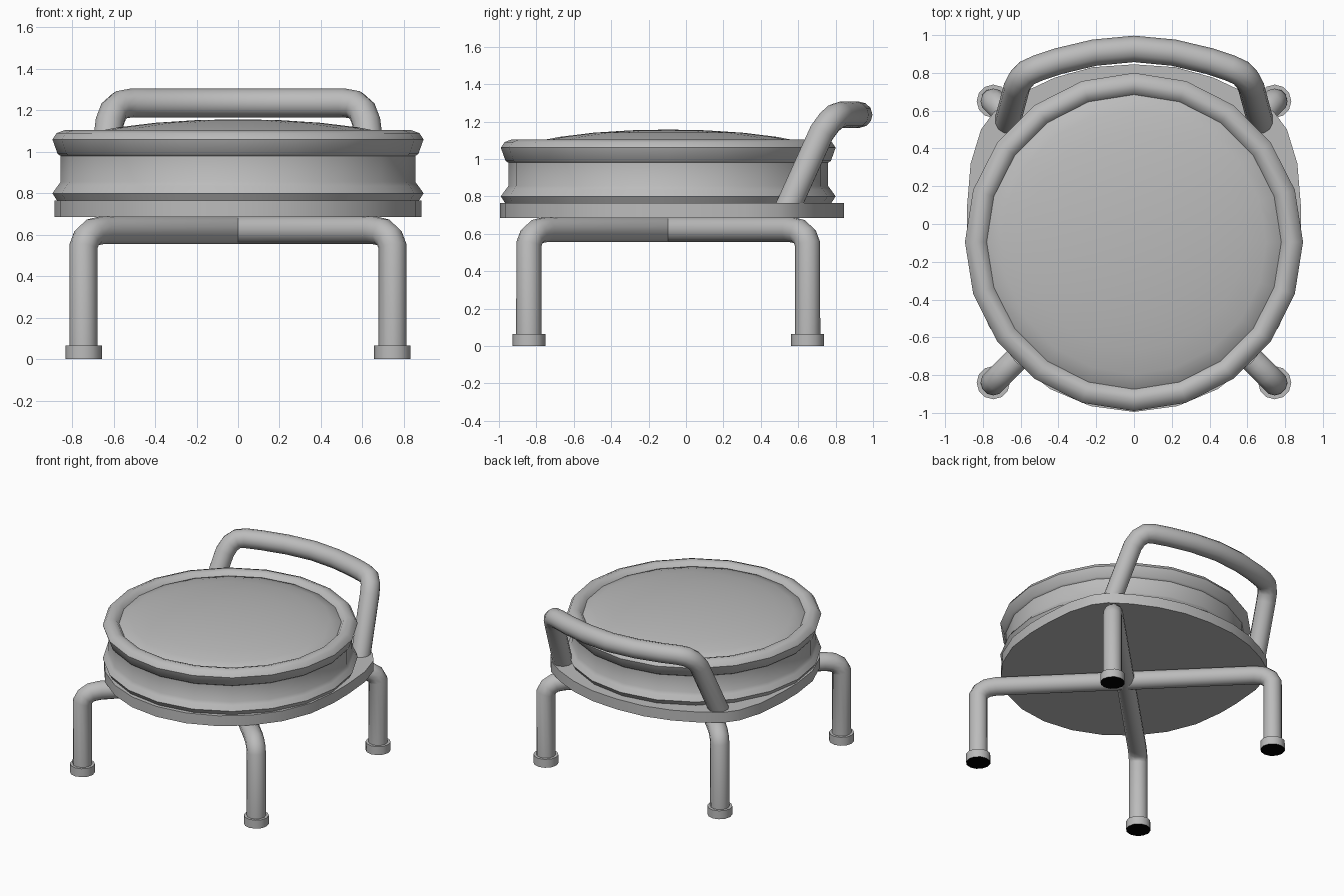
import bpy, bmesh, math
from mathutils import Matrix

if "Cube" in bpy.data.objects:
    bpy.data.objects.remove(bpy.data.objects["Cube"])

CY = -0.095  # seat centre along y


def material(name, rgb):
    m = bpy.data.materials.new(name)
    m.diffuse_color = (*rgb, 1)
    m.use_nodes = True
    m.node_tree.nodes["Principled BSDF"].inputs["Base Color"].default_value = m.diffuse_color
    return m


GREY = material("soft grey", (0.5, 0.5, 0.5))
BLACK = material("sole black", (0.0, 0.0, 0.0))


def finish(ob, angle=40):
    bpy.ops.object.select_all(action='DESELECT')
    ob.select_set(True)
    bpy.context.view_layer.objects.active = ob
    bpy.ops.object.shade_smooth_by_angle(angle=math.radians(angle))


def mesh_object(name, bm):
    bmesh.ops.recalc_face_normals(bm, faces=bm.faces)
    me = bpy.data.meshes.new(name)
    bm.to_mesh(me)
    bm.free()
    me.materials.append(GREY)
    ob = bpy.data.objects.new(name, me)
    bpy.context.collection.objects.link(ob)
    return ob


def lathe(name, profile, steps, x=0, y=0):
    """Spin an (r, z) profile around a vertical axis."""
    bm = bmesh.new()
    vs = [bm.verts.new((0, r, z)) for r, z in profile]
    es = [bm.edges.new(p) for p in zip(vs, vs[1:])]
    bmesh.ops.spin(bm, geom=vs + es, cent=(0, 0, 0), axis=(0, 0, 1),
                   angle=math.tau, steps=steps, use_duplicate=False)
    bmesh.ops.remove_doubles(bm, verts=bm.verts, dist=1e-4)
    bmesh.ops.transform(bm, matrix=Matrix.Translation((x, y, 0)), verts=bm.verts)
    return mesh_object(name, bm)


def tube(name, points, radius):
    """Round bar along a path of points."""
    cu = bpy.data.curves.new(name, 'CURVE')
    cu.dimensions = '3D'
    cu.bevel_depth = radius
    cu.bevel_resolution = 4
    cu.use_fill_caps = True
    sp = cu.splines.new('POLY')
    sp.points.add(len(points) - 1)
    for p, co in zip(sp.points, points):
        p.co = (*co, 1)
    cu.materials.append(GREY)
    ob = bpy.data.objects.new(name, cu)
    bpy.context.collection.objects.link(ob)
    bpy.ops.object.select_all(action='DESELECT')
    ob.select_set(True)
    bpy.context.view_layer.objects.active = ob
    bpy.ops.object.convert(target='MESH')
    finish(bpy.context.view_layer.objects.active, 50)


# Seat drum with piped rims at top and bottom
finish(lathe("seat_cushion", [
    (0, 0.76), (0.87, 0.76), (0.895, 0.80), (0.87, 0.835), (0.855, 0.855),
    (0.855, 0.98), (0.87, 0.99), (0.895, 1.06), (0.875, 1.09), (0.835, 1.105),
    (0.80, 1.095), (0.78, 1.07)], 20, 0, CY))

# Domed seat top
finish(lathe("seat_dome", [
    (0.80, 1.05), (0.78, 1.07), (0.70, 1.095), (0.58, 1.118), (0.40, 1.14),
    (0.20, 1.153), (0, 1.157)], 20, 0, CY))

# Base plate: round at the front, squarer shoulders at the back
half = [(0.885 * math.sin(math.radians(a)), CY - 0.9 * math.cos(math.radians(a)))
        for a in range(0, 91, 15)]
half += [(0.885, 0.08), (0.865, 0.32), (0.81, 0.50), (0.74, 0.595), (0.60, 0.69),
         (0.42, 0.775), (0.22, 0.83), (0, 0.845)]
outline = half + [(-x, y) for x, y in reversed(half[1:-1])]
bm = bmesh.new()
face = bm.faces.new([bm.verts.new((x, y, 0.685)) for x, y in outline])
ext = bmesh.ops.extrude_face_region(bm, geom=[face])
top = [v for v in ext["geom"] if isinstance(v, bmesh.types.BMVert)]
bmesh.ops.translate(bm, vec=(0, 0, 0.08), verts=top)
finish(mesh_object("base_plate", bm), 35)

# Two bent bars crossing under the plate, each making a pair of legs
LEG = 0.745
leg_side = [(LEG, 0.03), (LEG, 0.545), (0.73, 0.585), (0.70, 0.612), (0.655, 0.622)]
path = leg_side + [(-d, z) for d, z in reversed(leg_side)]
for i, s in enumerate((1, -1)):
    tube(f"leg_bar_{i + 1}", [(d, CY + s * d, z) for d, z in path], 0.068)

# Foot caps with black soles
for sx in (1, -1):
    for sy in (1, -1):
        foot = lathe("foot_cap", [(0, 0), (0.088, 0), (0.088, 0.065), (0, 0.065)],
                     12, sx * LEG, CY + sy * LEG)
        foot.data.materials.append(BLACK)
        for p in foot.data.polygons:
            p.material_index = 1 if p.normal.z < -0.5 else 0
        finish(foot)

# Curved back handle
side = [(0.67, 0.54, 0.73), (0.62, 0.725, 1.14), (0.60, 0.765, 1.195),
        (0.565, 0.80, 1.227), (0.51, 0.825, 1.236), (0.40, 0.862, 1.236),
        (0.21, 0.907, 1.236)]
tube("back_handle", side + [(0, 0.927, 1.236)] + [(-x, y, z) for x, y, z in reversed(side)],
     0.07)
